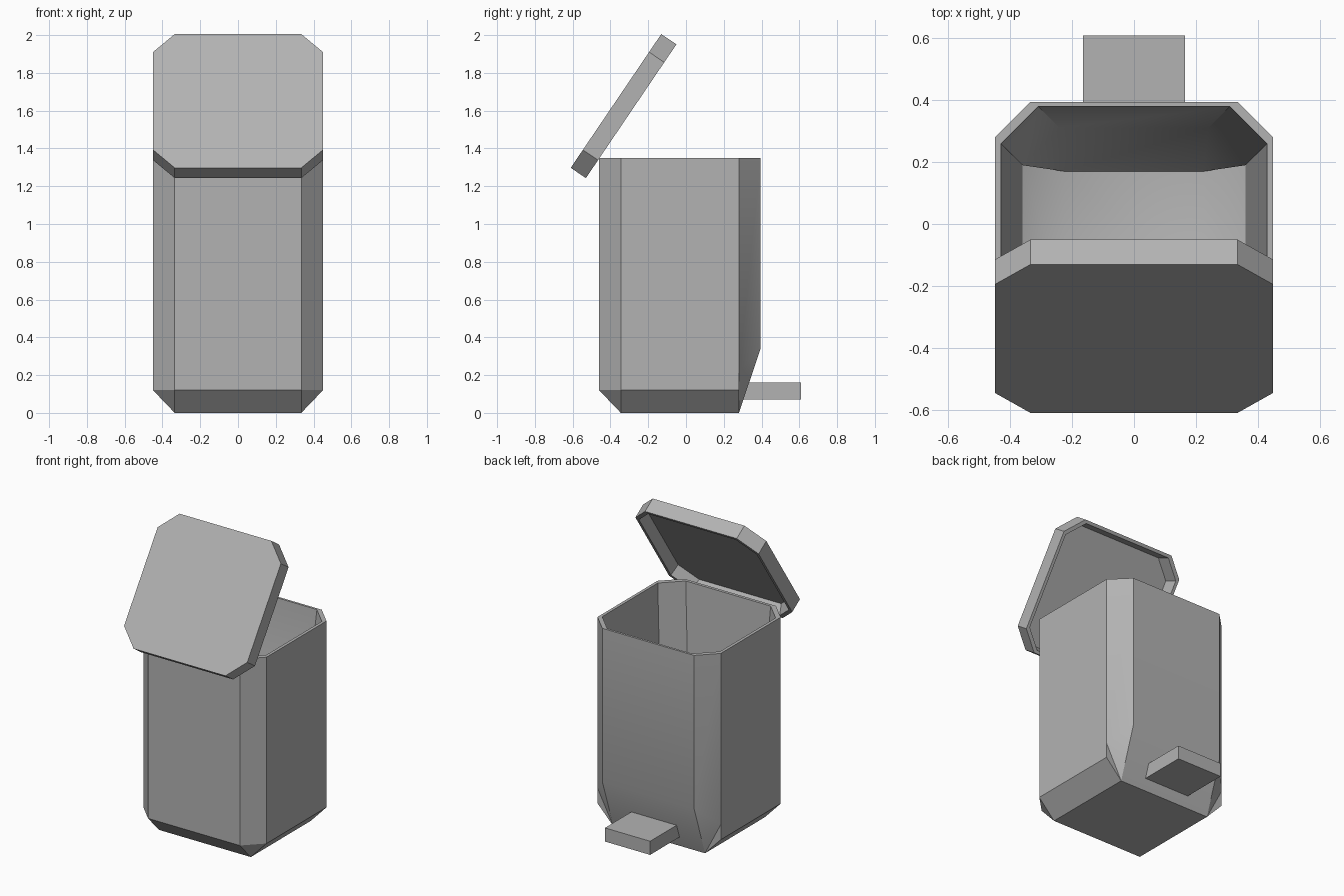
import bpy, bmesh, math

cube = bpy.data.objects.get("Cube")
if cube:
    bpy.data.objects.remove(cube, do_unlink=True)

GREY = (0.45, 0.45, 0.45, 1.0)
grey = bpy.data.materials.new("plain_grey")
grey.use_nodes = True
grey.diffuse_color = GREY
grey.node_tree.nodes["Principled BSDF"].inputs["Base Color"].default_value = GREY


def mirrored(half):
    """Close a ring from its +x half, listed front to back."""
    return half + [(-x, y, z) for x, y, z in reversed(half)]


def octagon(x, y0, y1, c, z):
    """Half of a rectangle with cut corners."""
    return [(x - c, y0, z), (x, y0 + c, z), (x, y1 - c, z), (x, y1 - c, z), (x - c, y1, z)]


def loft(name, halves):
    """Skin a stack of rings and cap both ends, sharing coincident points."""
    bm = bmesh.new()
    cache = {}

    def vert(p):
        key = tuple(round(a, 4) for a in p)
        if key not in cache:
            cache[key] = bm.verts.new(key)
        return cache[key]

    def face(points):
        loop = list(dict.fromkeys(vert(p) for p in points))
        if len(loop) < 3:
            return
        f = bm.faces.new(loop)
        f.normal_update()
        if f.calc_area() < 1e-6:
            bm.faces.remove(f)

    rings = [mirrored(h) for h in halves]
    for a, b in zip(rings, rings[1:]):
        n = len(a)
        for i in range(n):
            j = (i + 1) % n
            face((a[i], a[j], b[j], b[i]))
    face(rings[0])
    face(rings[-1])
    bmesh.ops.recalc_face_normals(bm, faces=bm.faces[:])
    mesh = bpy.data.meshes.new(name)
    bm.to_mesh(mesh)
    bm.free()
    mesh.materials.append(grey)
    obj = bpy.data.objects.new(name, mesh)
    bpy.context.collection.objects.link(obj)
    bpy.ops.object.select_all(action='DESELECT')
    obj.select_set(True)
    bpy.context.view_layer.objects.active = obj
    bpy.ops.object.shade_smooth_by_angle(angle=math.radians(30))
    return obj


def base(x, y0, y1, z):
    """Half of a plain rectangle, with corner points doubled up."""
    return [(x, y0, z)] * 2 + [(x, y1, z)] * 3


# Bin body: bevelled foot, outer wall, thin rim, tapering inner wall, floor
loft("bin_body", [
    base(0.335, -0.345, 0.28, 0.0),
    [(0.335, -0.46, 0.12), (0.45, -0.345, 0.12), (0.45, 0.28, 0.12),
     (0.45, 0.28, 0.22), (0.335, 0.395, 0.34)],
    octagon(0.45, -0.46, 0.395, 0.115, 1.35),
    octagon(0.43, -0.44, 0.38, 0.12, 1.35),
    [(0.24, -0.38, 0.16), (0.36, -0.26, 0.16), (0.36, 0.19, 0.16),
     (0.36, 0.19, 0.24), (0.24, 0.31, 0.36)],
    base(0.225, -0.24, 0.17, 0.09),
])

# Open lid: a shallow tray, hollow underneath, tilted on the front rim
lid = loft("lid", [
    octagon(0.45, 0, 0.855, 0.115, 0.097),
    octagon(0.45, 0, 0.855, 0.115, 0.0),
    octagon(0.43, 0.02, 0.835, 0.11, 0.0),
    octagon(0.41, 0.04, 0.815, 0.11, 0.07),
])
lid.location = (0, -0.53, 1.243)
lid.rotation_euler = (math.radians(55.9), 0, 0)

# Foot pedal
loft("pedal", [base(0.165, 0.28, 0.61, 0.07), base(0.165, 0.28, 0.61, 0.16)])
